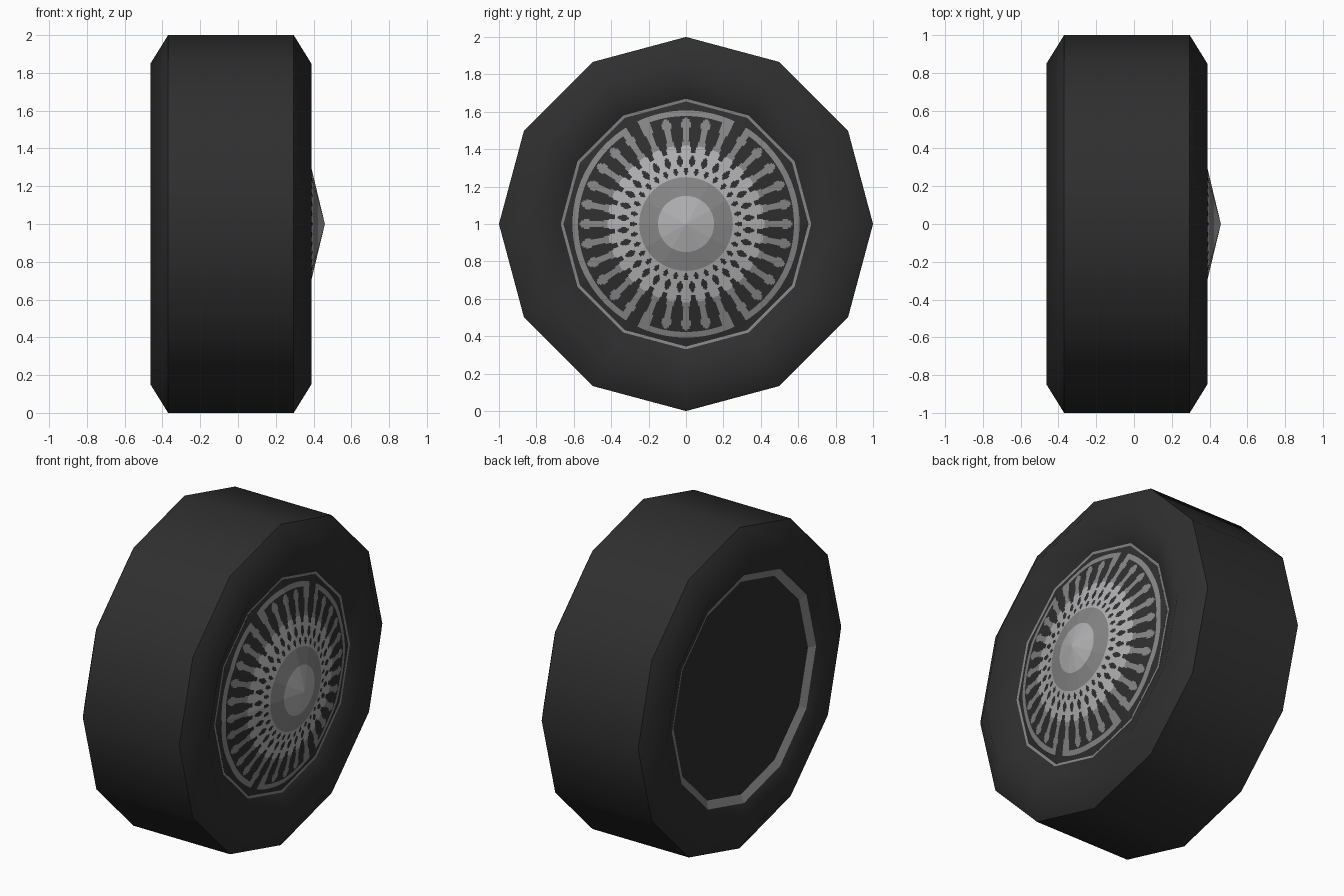
import bpy, bmesh, math

if "Cube" in bpy.data.objects:
    bpy.data.objects.remove(bpy.data.objects["Cube"])

def material(name, v):
    m = bpy.data.materials.new(name)
    m.diffuse_color = (v[0], v[1], v[2], 1)
    m.use_nodes = True
    m.node_tree.nodes["Principled BSDF"].inputs["Base Color"].default_value = m.diffuse_color
    return m

RUBBER = material("dark rubber", (0.028, 0.028, 0.028))
GREY = material("mid grey metal", (0.24, 0.24, 0.24))
LIGHT = material("light grey metal", (0.44, 0.44, 0.45))

def finish(name, bm, mats):
    bmesh.ops.remove_doubles(bm, verts=bm.verts[:], dist=1e-5)
    me = bpy.data.meshes.new(name)
    bm.to_mesh(me)
    bm.free()
    for m in mats:
        me.materials.append(m)
    ob = bpy.data.objects.new(name, me)
    ob.location.z = 1
    bpy.context.collection.objects.link(ob)
    return ob

def grid(rows, segs, point, rule=None, smooth=False):
    """Surface of revolution about x; point(row, angle) gives a position."""
    bm = bmesh.new()
    vs = [[bm.verts.new(point(p, 2 * math.pi * j / segs)) for j in range(segs)] for p in rows]
    for i in range(len(rows) - 1):
        for j in range(segs):
            k = (j + 1) % segs
            f = bm.faces.new((vs[i][j], vs[i + 1][j], vs[i + 1][k], vs[i][k]))
            f.smooth = smooth
            if rule:
                f.material_index = rule((rows[i] + rows[i + 1]) / 2, 360 * (j + 0.5) / segs)
    return bm

def lathe(name, profile, mat, smooth=False):
    bm = grid(profile, 12,
              lambda p, a: (p[0], p[1] * math.sin(a), p[1] * math.cos(a)), smooth=smooth)
    # keep the two shoulder edges of the tread crisp
    for e in bm.edges:
        a, b = e.verts
        if abs(a.co.x - b.co.x) < 1e-5 and math.hypot(a.co.y, a.co.z) > 0.99:
            e.smooth = False
    return finish(name, bm, [mat])

# Tyre with sidewalls dipping in towards the rim
lathe("tyre", [(-0.40, 0.71), (-0.463, 0.85), (-0.37, 1.0),
               (0.295, 1.0), (0.388, 0.85), (0.304, 0.67)], RUBBER, True)
# Back of the wheel: dark disc and sloping metal lip
lathe("back_disc", [(-0.377, 0), (-0.377, 0.663)], RUBBER)
lathe("back_rim_lip", [(-0.377, 0.663), (-0.40, 0.71)], GREY)
# Thin metal lip at the front
lathe("front_rim_lip", [(0.304, 0.67), (0.302, 0.655)], GREY)

# Front cover: shallow 12-sided cone with the spoke pattern cut into its faces
SPOKES = 32

def cover_point(r, a):
    k = math.cos(math.radians(15)) / math.cos(a % math.radians(30) - math.radians(15))
    if r > 0.63:
        r = 0.655 * k
    return (0.46 - 0.241 * r / k, r * math.sin(a), r * math.cos(a))

def spoke_half_width(r):
    pts = [(0.38, 0.028), (0.46, 0.015), (0.50, 0.017), (0.535, 0.026), (0.57, 0.012)]
    for (r0, w0), (r1, w1) in zip(pts, pts[1:]):
        if r0 <= r <= r1:
            return w0 + (w1 - w0) * (r - r0) / (r1 - r0)
    return 0

def cover_rule(r, deg):
    # 0 dark, 1 mid grey, 2 light grey
    if r < 0.15:
        return 2
    if r < 0.25:
        return 1
    step = 360 / SPOKES
    off = abs((deg + step / 2) % step - step / 2)
    d = r * math.radians(off)                  # distance to spoke centre line
    g = r * math.radians(step / 2 - off)       # distance to gap centre line
    if r < 0.38:                               # inner mesh with two rows of holes
        if ((r - 0.283) / 0.02) ** 2 + (d / 0.012) ** 2 < 1:
            return 0
        if ((r - 0.338) / 0.03) ** 2 + (g / 0.015) ** 2 < 1:
            return 0
        return 2
    fold = min(deg % 180, 180 - deg % 180)     # angle from the vertical
    gap = 25 < fold < 32
    if 0.578 < r < 0.606:                      # broken outer ring
        return 0 if gap else 1
    if 0.54 < r < 0.58 and (20 < fold < 25 or 32 < fold < 36):
        return 1                               # ring ends join a spoke
    if d < spoke_half_width(r):
        return 2 if r < 0.42 else 1
    return 0

rows = [0.655] + [0.622 - 0.0075 * i for i in range(50)] + [0.25, 0.15, 0.0]
rows = sorted(set(round(r, 4) for r in rows), reverse=True)
finish("wheel_cover", grid(rows, 384, cover_point, cover_rule), [RUBBER, GREY, LIGHT])
